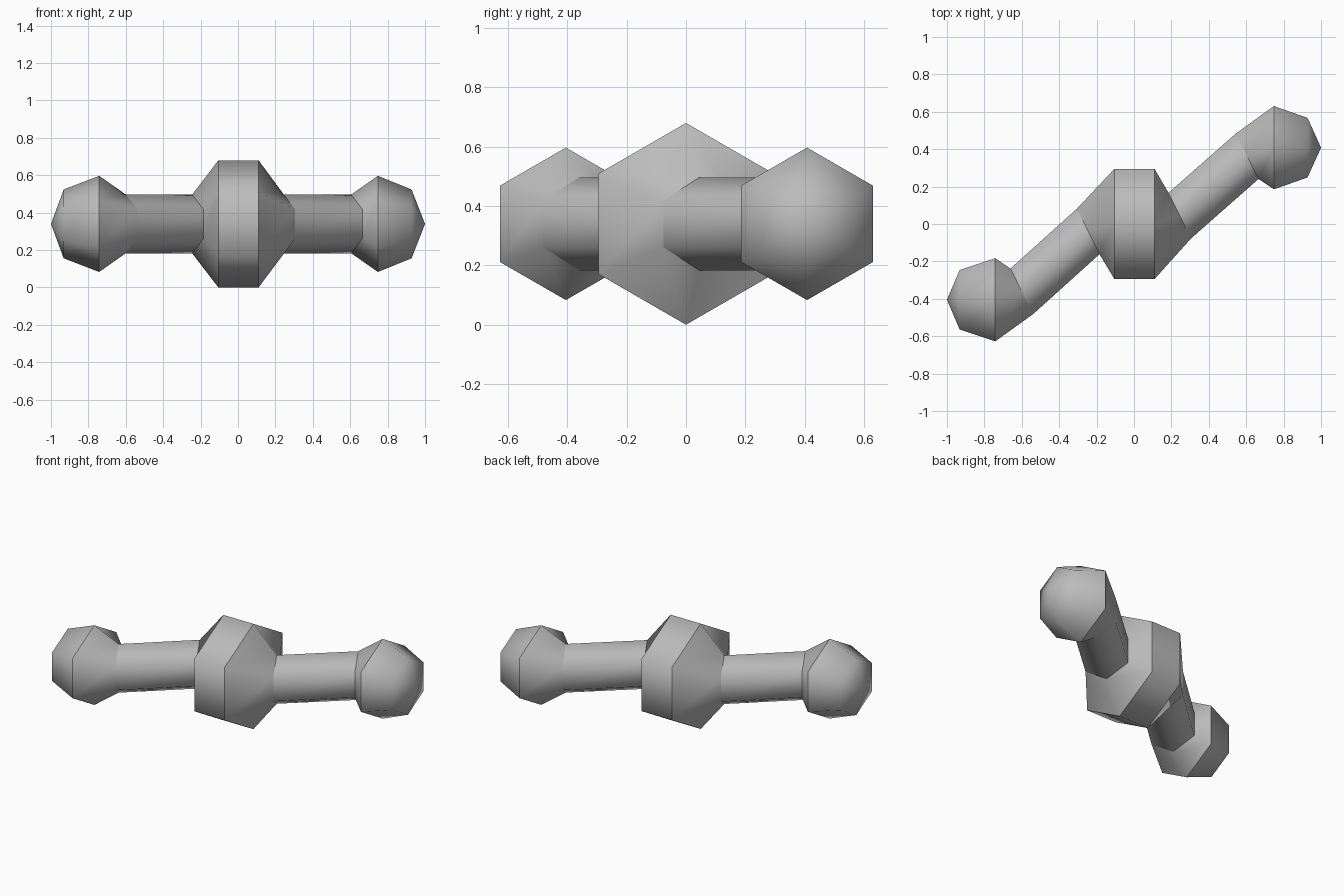
import bpy, bmesh
from math import sin, cos, pi, radians

cube = bpy.data.objects.get("Cube")
if cube:
    bpy.data.objects.remove(cube, do_unlink=True)

SIDES = 6
AXIS_Z = 0.34
ROD = 0.157
TILT = radians(26.5)

grey = bpy.data.materials.new("plain_grey")
grey.use_nodes = True
colour = (0.5, 0.5, 0.5, 1)
grey.diffuse_color = colour
grey.node_tree.nodes["Principled BSDF"].inputs["Base Color"].default_value = colour


def add_ring(bm, x, y, radius, yaw):
    """Hexagonal ring facing along x, turned about z; zero radius is a tip."""
    if radius == 0:
        return [bm.verts.new((x, y, AXIS_Z))]
    ring = []
    for i in range(SIDES):
        a = 2 * pi * i / SIDES
        side = radius * sin(a)
        ring.append(bm.verts.new((x - side * sin(yaw), y + side * cos(yaw),
                                  AXIS_Z + radius * cos(a))))
    return ring


# Stations along the bar: x, y, radius, yaw, hard edge
stations = [
    (-1.0, -0.405, 0, 0, False),
    (-0.932, -0.405, 0.184, 0, False),      # right knob
    (-0.742, -0.405, 0.257, 0, True),
    (-0.60, -0.36, ROD, TILT, True),        # right arm
    (-0.245, -0.04, ROD, TILT, True),
    (-0.105, 0, 0.34, 0, True),             # middle band
    (0.11, 0, 0.34, 0, True),
    (0.245, 0.045, ROD, TILT, True),        # left arm
    (0.605, 0.362, ROD, TILT, True),
    (0.748, 0.408, 0.257, 0, True),         # left knob
    (0.928, 0.408, 0.184, 0, False),
    (1.0, 0.408, 0, 0, False),
]

# Loft the stations into one closed body
bm = bmesh.new()
rings = [add_ring(bm, *s[:4]) for s in stations]
for a, b in zip(rings, rings[1:]):
    for i in range(SIDES):
        j = (i + 1) % SIDES
        corners = [a[i % len(a)], a[j % len(a)], b[j % len(b)], b[i % len(b)]]
        bm.faces.new(list(dict.fromkeys(corners)))
bmesh.ops.recalc_face_normals(bm, faces=bm.faces[:])

# Smooth around the bar, crisp where one section meets the next
for f in bm.faces:
    f.smooth = True
for ring, station in zip(rings, stations):
    if station[4]:
        for i in range(SIDES):
            bm.edges.get((ring[i], ring[(i + 1) % SIDES])).smooth = False

mesh = bpy.data.meshes.new("jointed_bar")
bm.to_mesh(mesh)
bm.free()
mesh.materials.append(grey)
bar = bpy.data.objects.new("jointed_bar", mesh)
bpy.context.collection.objects.link(bar)
